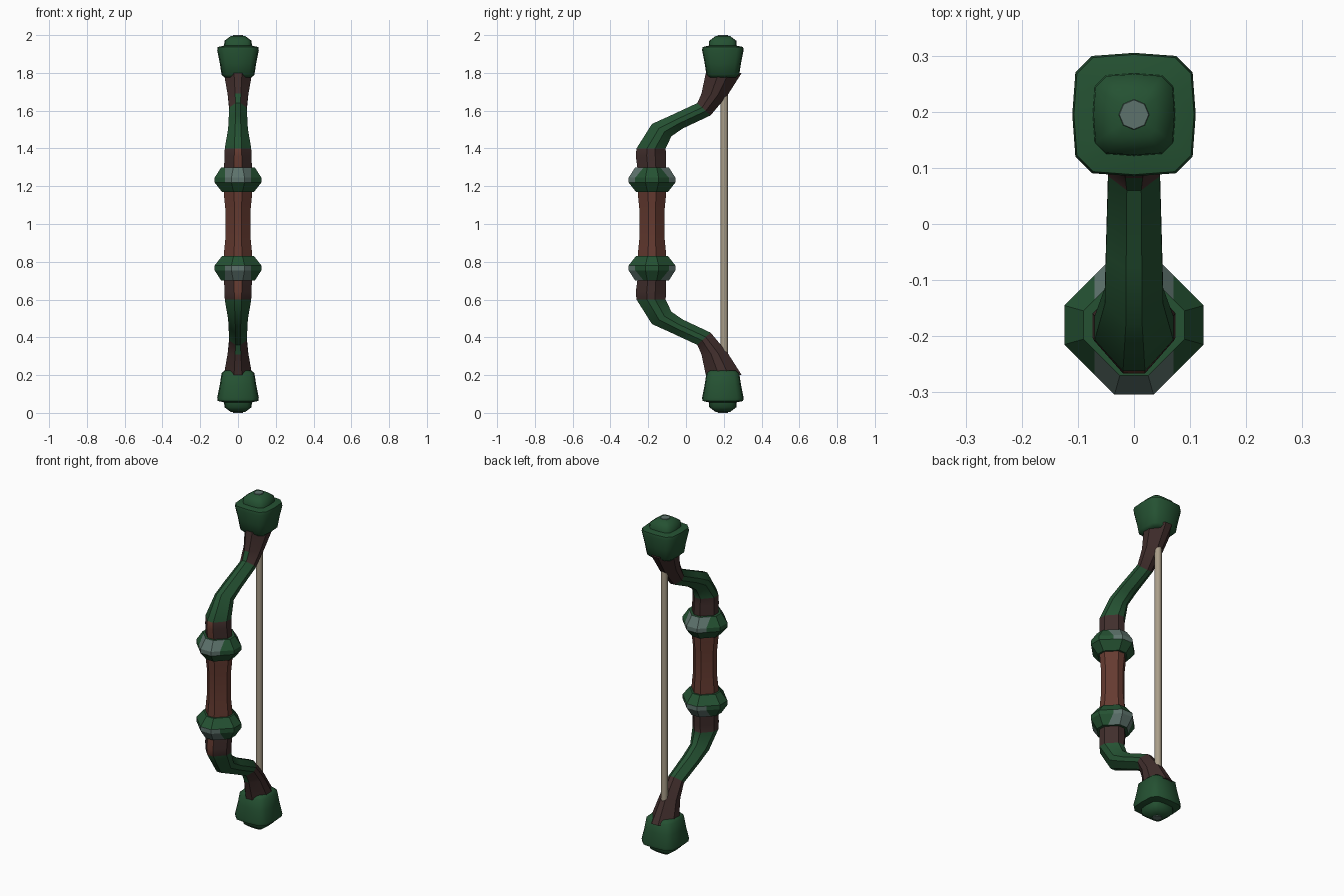
import bpy, bmesh, math
from mathutils import Vector

if "Cube" in bpy.data.objects:
    bpy.data.objects.remove(bpy.data.objects["Cube"], do_unlink=True)


def material(name, rgb):
    m = bpy.data.materials.new(name)
    m.use_nodes = True
    m.diffuse_color = (*rgb, 1)
    m.node_tree.nodes["Principled BSDF"].inputs["Base Color"].default_value = (*rgb, 1)
    return m


GREEN = material("forest green", (0.018, 0.083, 0.032))
RED = material("red brown", (0.13, 0.043, 0.03))
DARK = material("dark brown", (0.052, 0.027, 0.025))
GREY = material("grey green", (0.11, 0.17, 0.15))
CORD = material("pale cord", (0.40, 0.34, 0.25))

# Unit cross-sections, as (sideways, front-to-back) points
OCTAGON = [(.28, -1), (1, -.28), (1, .28), (.28, 1), (-.28, 1), (-1, .28), (-1, -.28), (-.28, -1)]
quarter = [(1, 0), (.95, .68), (.68, .95)]
SQUIRCLE = []
for turn in range(4):
    for x, y in quarter:
        for _ in range(turn):
            x, y = -y, x
        SQUIRCLE.append((x, y))
ROUND = [(math.cos(i * math.pi / 4), math.sin(i * math.pi / 4)) for i in range(8)]

GRIP_Y, TIP_Y = -0.18, 0.195


def loft(name, section, rings, mats, paint=None, cuts=(), angle=35):
    """Skin rings of (outer yz, inner yz, half width); paint picks a material slot per face."""
    bm = bmesh.new()
    loops = []
    for outer, inner, half in rings:
        a, b = Vector((0, *outer)), Vector((0, *inner))
        mid, arm = (a + b) / 2, (b - a) / 2
        loops.append([bm.verts.new(mid + arm * v + Vector((half * u, 0, 0))) for u, v in section])
    n = len(section)
    for lo, hi in zip(loops, loops[1:]):
        for i in range(n):
            j = (i + 1) % n
            bm.faces.new((lo[i], lo[j], hi[j], hi[i]))
    bm.faces.new(loops[0])
    bm.faces.new(loops[-1])
    for x in cuts:
        bmesh.ops.bisect_plane(bm, geom=bm.verts[:] + bm.edges[:] + bm.faces[:],
                               plane_co=(x, 0, 0), plane_no=(1, 0, 0))
    bmesh.ops.recalc_face_normals(bm, faces=bm.faces[:])
    bm.normal_update()
    if paint:
        for f in bm.faces:
            f.material_index = paint(f.calc_center_median(), f.normal)
    mesh = bpy.data.meshes.new(name)
    bm.to_mesh(mesh)
    bm.free()
    for m in mats:
        mesh.materials.append(m)
    ob = bpy.data.objects.new(name, mesh)
    bpy.context.collection.objects.link(ob)
    bpy.ops.object.select_all(action="DESELECT")
    ob.select_set(True)
    bpy.context.view_layer.objects.active = ob
    bpy.ops.object.shade_smooth_by_angle(angle=math.radians(angle))
    return ob


def level(y, profile):
    """Turn (radius, height) pairs into horizontal rings centred on y."""
    return [((y - r, z), (y + r, z), r) for r, z in profile]


# Grip and bowstring
loft("grip", OCTAGON, level(GRIP_Y, [(.075, .82), (.073, .86), (.067, .92), (.067, 1.08),
                                    (.073, 1.14), (.075, 1.18)]), [RED])
loft("bowstring", ROUND, level(.203, [(.02, .29), (.02, 1.71)]), [CORD], angle=50)

# Upper limb outline: outer point, inner point, half width
LIMB = [((-.255, 1.28), (-.105, 1.28), .075), ((-.266, 1.36), (-.105, 1.36), .071),
        ((-.262, 1.40), (-.108, 1.40), .07), ((-.18, 1.53), (-.077, 1.465), .052),
        ((-.08, 1.575), (-.015, 1.507), .05), ((.06, 1.64), (.13, 1.575), .046),
        ((.082, 1.69), (.222, 1.685), .055), ((.105, 1.80), (.295, 1.80), .075)]

for side, s in (("upper", 1), ("lower", -1)):
    def flip(rings):
        return [((a, 1 + s * (b - 1)), (c, 1 + s * (d - 1)), w) for (a, b), (c, d), w in rings]

    def paint_limb(c, n):
        height = s * (c.z - 1)
        if height < .4:
            return 2 if n.y < -.9 else 1
        return 1 if c.y > .085 else 0

    def paint_ring(c, n):
        plate = abs(c.x) < .07 and abs(n.y) > .4 and .23 < s * (c.z - 1) < .295
        return 1 if plate else 0

    loft(side + "_limb", OCTAGON, flip(LIMB), [GREEN, DARK, RED], paint_limb)

    # Grip ring with grey front and back panels
    loft(side + "_ring", OCTAGON,
         flip(level(GRIP_Y, [(.085, 1.17), (.124, 1.22), (.124, 1.245), (.09, 1.298)])),
         [GREEN, GREY], paint_ring, cuts=(-.07, .07), angle=25)

    # Limb tip: flared cap, stepped knob and a thin end plate
    loft(side + "_tip_cap", SQUIRCLE,
         flip(level(TIP_Y, [(.07, 1.775), (.087, 1.79), (.096, 1.85), (.11, 1.92),
                            (.107, 1.937), (.07, 1.945)])), [GREEN], angle=50)
    loft(side + "_tip_knob", SQUIRCLE,
         flip(level(TIP_Y, [(.074, 1.935), (.072, 1.97), (.04, 1.994), (.012, 1.998)])),
         [GREEN], angle=50)
    loft(side + "_tip_plate", ROUND, flip(level(TIP_Y, [(.028, 1.993), (.026, 2.0)])), [GREY])
